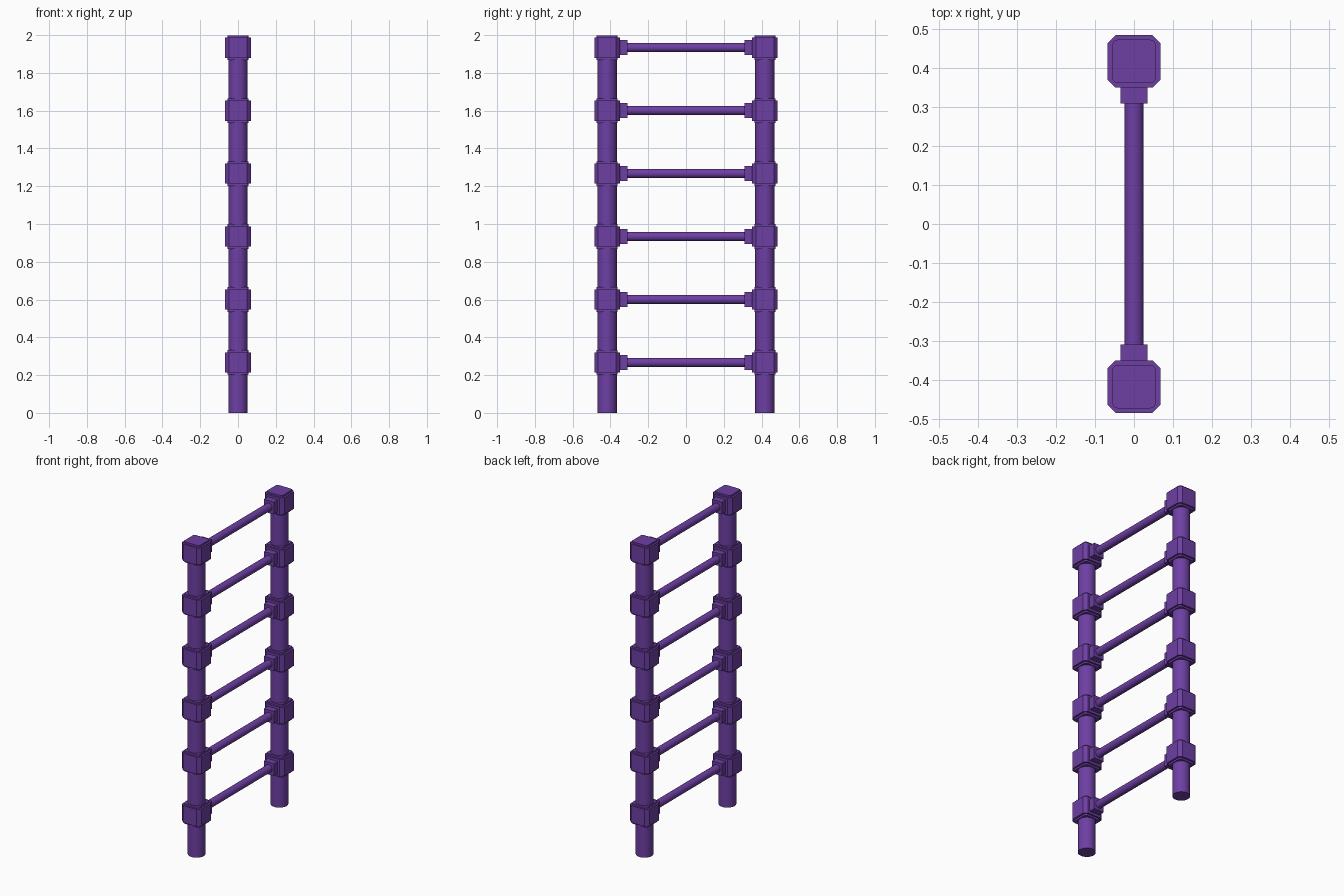
import bpy, bmesh
from math import pi

if "Cube" in bpy.data.objects:
    bpy.data.objects.remove(bpy.data.objects["Cube"])

mat = bpy.data.materials.new("purple")
mat.diffuse_color = (0.155, 0.05, 0.37, 1)
mat.use_nodes = True
mat.node_tree.nodes["Principled BSDF"].inputs["Base Color"].default_value = mat.diffuse_color
POST_Y = 0.4175
LEVELS = [0.267 + i * 0.3334 for i in range(6)]


def finish(bm, name, smooth=False):
    me = bpy.data.meshes.new(name)
    bm.to_mesh(me)
    bm.free()
    ob = bpy.data.objects.new(name, me)
    bpy.context.collection.objects.link(ob)
    me.materials.append(mat)
    if smooth:
        bpy.ops.object.select_all(action='DESELECT')
        ob.select_set(True)
        bpy.context.view_layer.objects.active = ob
        bpy.ops.object.shade_smooth_by_angle(angle=pi / 6)
    return ob


def cylinder(name, r, length, loc, along_y=False):
    bm = bmesh.new()
    bmesh.ops.create_cone(bm, cap_ends=True, segments=32, radius1=r, radius2=r, depth=length)
    ob = finish(bm, name, True)
    ob.location = loc
    if along_y:
        ob.rotation_euler.x = pi / 2


def block(name, size, loc, cut=0, segments=1):
    """Box whose vertical edges are chamfered or rounded."""
    bm = bmesh.new()
    bmesh.ops.create_cube(bm, size=1)
    bmesh.ops.scale(bm, vec=size, verts=bm.verts)
    if cut:
        edges = [e for e in bm.edges if abs(e.verts[0].co.z - e.verts[1].co.z) > 1e-4]
        bmesh.ops.bevel(bm, geom=edges, offset=cut, segments=segments, profile=0.5, affect='EDGES')
    finish(bm, name).location = loc


for side, s in (("left", -1), ("right", 1)):
    # Upright post
    cylinder(f"{side}_post", 0.051, 1.98, (0, s * POST_Y, 0.99))
    for i, z in enumerate(LEVELS):
        # Joint: chamfered block, taller rounded core, stepped socket
        block(f"{side}_joint_block_{i}", (0.135, 0.135, 0.108), (0, s * POST_Y, z), 0.02)
        block(f"{side}_joint_core_{i}", (0.112, 0.112, 0.13), (0, s * POST_Y, z), 0.015, 3)
        block(f"{side}_rung_socket_{i}", (0.07, 0.06, 0.078), (0, s * 0.34, z))

# Rungs between the sockets
for i, z in enumerate(LEVELS):
    cylinder(f"rung_{i}", 0.024, 0.66, (0, 0, z), True)
